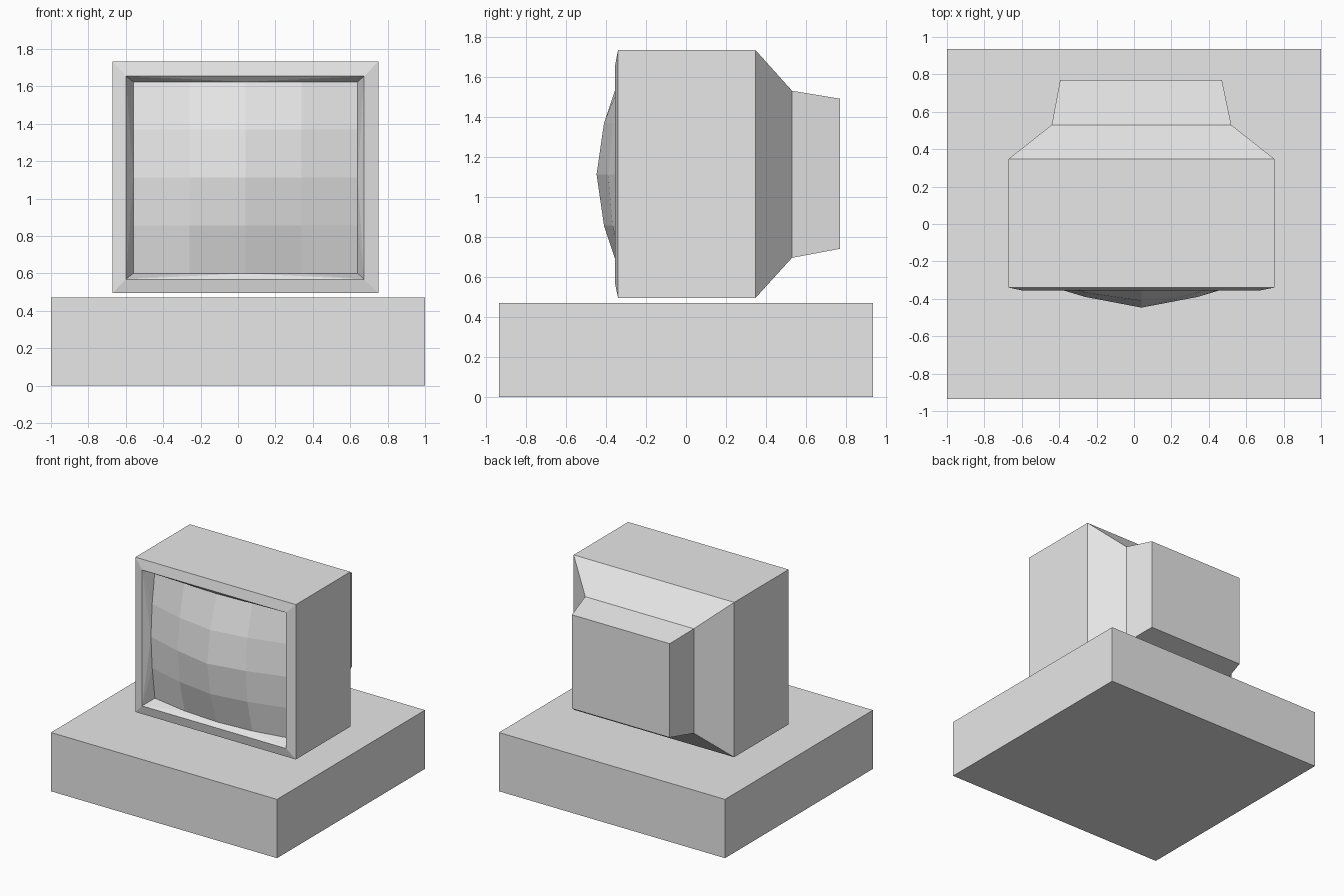
import bpy
import bmesh

cube = bpy.data.objects.get("Cube")
if cube:
    bpy.data.objects.remove(cube, do_unlink=True)

GREY = (0.8, 0.8, 0.8, 1)
grey = bpy.data.materials.new("plain grey")
grey.use_nodes = True
grey.diffuse_color = GREY
grey.node_tree.nodes["Principled BSDF"].inputs["Base Color"].default_value = GREY


def finish(name, bm):
    mesh = bpy.data.meshes.new(name)
    bm.to_mesh(mesh)
    bm.free()
    mesh.materials.append(grey)
    obj = bpy.data.objects.new(name, mesh)
    bpy.context.collection.objects.link(obj)
    return obj


def ring(bm, y, x0, x1, z0, z1):
    return [bm.verts.new((x, y, z)) for x, z in ((x0, z0), (x1, z0), (x1, z1), (x0, z1))]


# Base slab
bm = bmesh.new()
bmesh.ops.create_cube(bm, size=1)
for v in bm.verts:
    v.co = (v.co.x * 2, v.co.y * 1.87, (v.co.z + 0.5) * 0.47)
finish("base_slab", bm)

# Monitor: rear housing, casing and sloped bezel lofted from back to front
bm = bmesh.new()
rings = [ring(bm, *r) for r in (
    (0.77, -0.395, 0.47, 0.74, 1.49),
    (0.53, -0.44, 0.52, 0.695, 1.53),
    (0.348, -0.67, 0.75, 0.495, 1.733),
    (-0.34, -0.67, 0.75, 0.495, 1.733),
    (-0.355, -0.60, 0.675, 0.568, 1.655),
)]
for a, b in zip(rings, rings[1:]):
    for i in range(4):
        j = (i + 1) % 4
        bm.faces.new((a[i], a[j], b[j], b[i]))
bm.faces.new(reversed(rings[0]))

# Bulging screen, depth given from the centre outwards
DEPTH = ((0.447, 0.39, 0.30), (0.41, 0.367, 0.285), (0.325, 0.305, 0.25))
N = 4
grid = [[bm.verts.new((-0.56 + 0.3 * c, -DEPTH[abs(r - 2)][abs(c - 2)], 0.60 + 0.256 * r))
         for c in range(N + 1)] for r in range(N + 1)]
for r in range(N):
    for c in range(N):
        bm.faces.new((grid[r][c], grid[r][c + 1], grid[r + 1][c + 1], grid[r + 1][c]))

# Recess walls joining the bezel to the screen edge
edges = (grid[0], [row[N] for row in grid], grid[N][::-1], [row[0] for row in grid][::-1])
rim = rings[-1]
for i, edge in enumerate(edges):
    a, b = rim[i], rim[(i + 1) % 4]
    mid = N // 2
    for k in range(N):
        bm.faces.new((a if k < mid else b, edge[k + 1], edge[k]))
    bm.faces.new((a, b, edge[mid]))
bmesh.ops.recalc_face_normals(bm, faces=bm.faces)
finish("monitor", bm)
